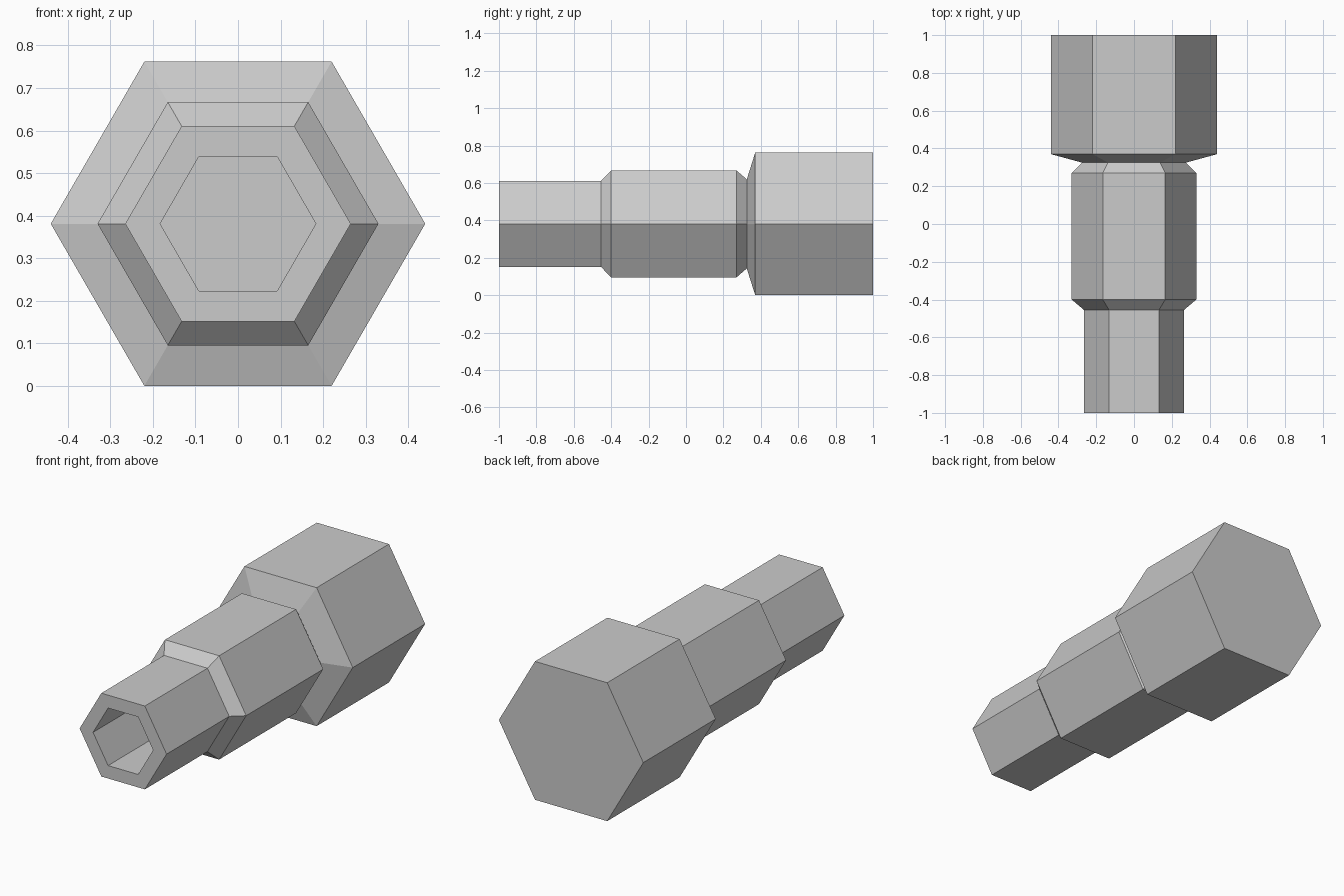
import bpy
import bmesh
from math import cos, sin, pi

cube = bpy.data.objects.get("Cube")
if cube:
    bpy.data.objects.remove(cube, do_unlink=True)

SIDES = 6
BASE_RADIUS = 0.44
AXIS_Z = BASE_RADIUS * cos(pi / SIDES)

grey = bpy.data.materials.new("plain grey")
grey.use_nodes = True
GREY = (0.6, 0.6, 0.6, 1)
grey.diffuse_color = GREY
grey.node_tree.nodes["Principled BSDF"].inputs["Base Color"].default_value = GREY


def hex_loft(name, stations):
    """Loft closed hexagonal rings along y; stations are (y, radius)."""
    bm = bmesh.new()
    rings = []
    for y, r in stations:
        rings.append([bm.verts.new((r * cos(2 * pi * i / SIDES), y,
                                    AXIS_Z + r * sin(2 * pi * i / SIDES)))
                      for i in range(SIDES)])
    for a, b in zip(rings, rings[1:]):
        for i in range(SIDES):
            j = (i + 1) % SIDES
            bm.faces.new((a[i], a[j], b[j], b[i]))
    bm.faces.new(rings[0])
    bm.faces.new(rings[-1])
    bmesh.ops.recalc_face_normals(bm, faces=bm.faces)
    mesh = bpy.data.meshes.new(name)
    bm.to_mesh(mesh)
    bm.free()
    mesh.materials.append(grey)
    obj = bpy.data.objects.new(name, mesh)
    bpy.context.collection.objects.link(obj)
    return obj


# Stepped body: bore floor, bore wall, tip, collar, neck groove, wide base
hex_loft("stepped_hex_body", [
    (-0.46, 0.183), (-1.0, 0.183),
    (-1.0, 0.265), (-0.455, 0.265),
    (-0.4, 0.33), (0.27, 0.33),
    (0.325, 0.275),
    (0.37, BASE_RADIUS), (1.0, BASE_RADIUS),
])
